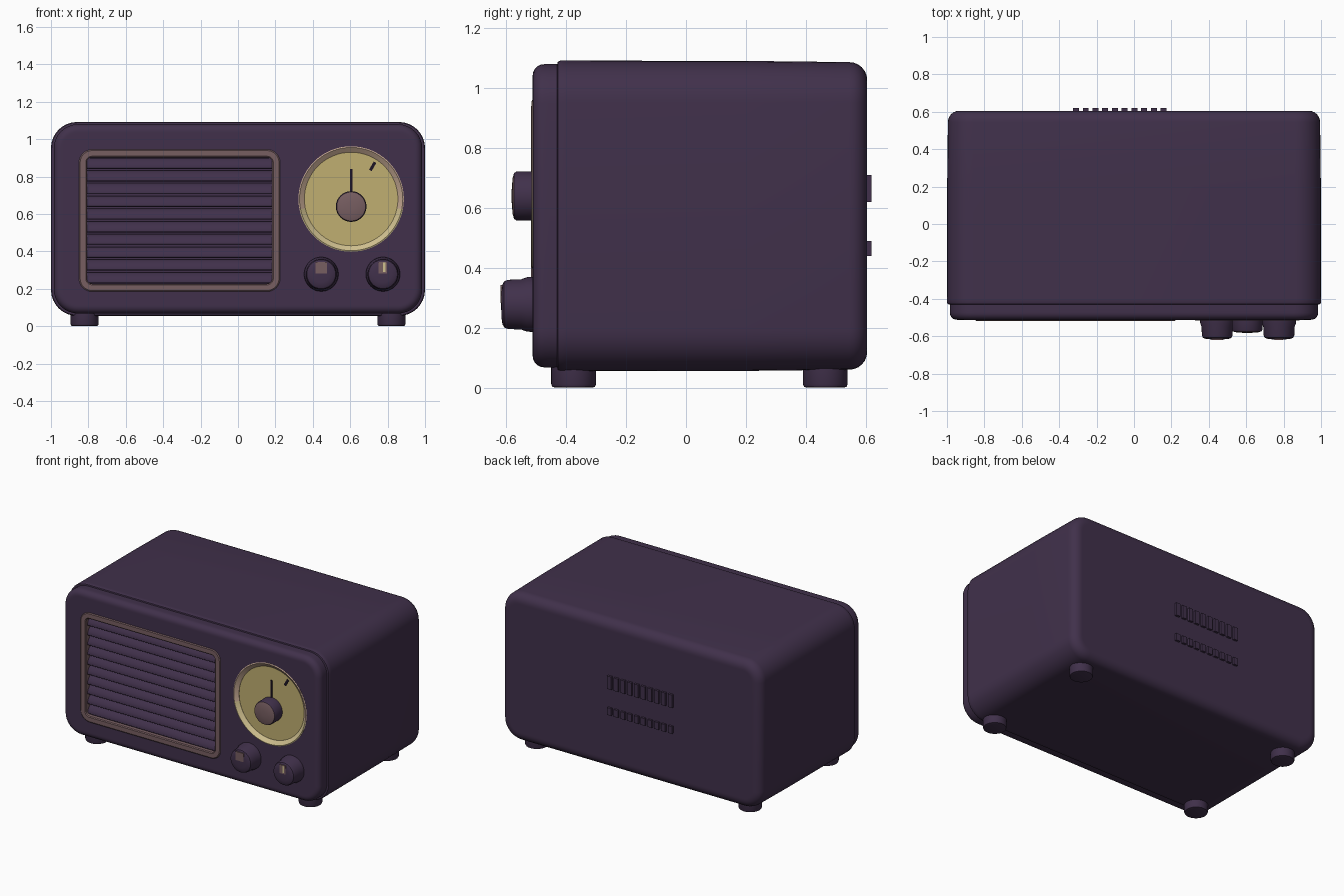
import bpy, bmesh, math
from mathutils import Matrix, Vector

if "Cube" in bpy.data.objects:
    bpy.data.objects.remove(bpy.data.objects["Cube"])


def material(name, rgb):
    m = bpy.data.materials.new(name)
    m.diffuse_color = (*rgb, 1)
    m.use_nodes = True
    m.node_tree.nodes["Principled BSDF"].inputs["Base Color"].default_value = m.diffuse_color
    return m


PURPLE = material("plum_plastic", (0.052, 0.030, 0.070))
BROWN = material("dusty_brown", (0.185, 0.112, 0.120))
TAN = material("pale_tan", (0.58, 0.41, 0.30))
KHAKI = material("dial_khaki", (0.53, 0.43, 0.165))
CREAM = material("dial_cream", (0.62, 0.52, 0.27))
DARK = material("dark_needle", (0.012, 0.007, 0.018))


def finish(name, bm, *mats):
    bmesh.ops.recalc_face_normals(bm, faces=bm.faces)
    mesh = bpy.data.meshes.new(name)
    bm.to_mesh(mesh)
    bm.free()
    ob = bpy.data.objects.new(name, mesh)
    bpy.context.collection.objects.link(ob)
    for m in mats:
        mesh.materials.append(m)
    return ob


def loft(name, rings, *mats, cyclic=False):
    """Skin a list of point rings; ends are capped unless cyclic."""
    bm = bmesh.new()
    vs = [[bm.verts.new(p) for p in ring] for ring in rings]
    n = len(vs[0])
    pairs = list(zip(vs, vs[1:])) + ([(vs[-1], vs[0])] if cyclic else [])
    for a, b in pairs:
        for i in range(n):
            j = (i + 1) % n
            bm.faces.new((a[i], a[j], b[j], b[i]))
    if not cyclic:
        bm.faces.new(vs[0])
        bm.faces.new(vs[-1])
    return finish(name, bm, *mats)


def rounded_rect(y, x0, x1, z0, z1, r, inset=0, n=8):
    """Rounded rectangle in the xz plane."""
    x0, x1, z0, z1, r = x0 + inset, x1 - inset, z0 + inset, z1 - inset, max(r - inset, 0.008)
    pts = []
    for k, (cx, cz) in enumerate(((x1 - r, z1 - r), (x0 + r, z1 - r), (x0 + r, z0 + r), (x1 - r, z0 + r))):
        for i in range(n + 1):
            a = math.pi / 2 * (k + i / n)
            pts.append((cx + r * math.cos(a), y, cz + r * math.sin(a)))
    return pts


def lathe(name, centre, profile, *mats, axis="y", sides=48, cyclic=False):
    """Turn (position, radius) pairs around an axis."""
    rings = []
    for t, r in profile:
        ring = []
        for i in range(sides):
            a = math.tau * i / sides
            u, v = r * math.cos(a), r * math.sin(a)
            ring.append((centre[0] + u, t, centre[1] + v) if axis == "y" else (centre[0] + u, centre[1] + v, t))
        rings.append(ring)
    return loft(name, rings, *mats, cyclic=cyclic)


def plate(name, x, z, w, h, y0, y1, mat, tilt=0):
    bm = bmesh.new()
    mx = (Matrix.Translation((x, (y0 + y1) / 2, z)) @ Matrix.Rotation(tilt, 4, "Y")
          @ Matrix.Diagonal((w, abs(y1 - y0), h, 1)))
    bmesh.ops.create_cube(bm, size=1, matrix=mx)
    return finish(name, bm, mat)


def arc(y_flat, y_end, r, steps=6):
    """Rounded edge as (y, inset) pairs from the side wall to the end face."""
    s = 1 if y_end > y_flat else -1
    return [(y_end - s * r * (1 - math.sin(a)), r * (1 - math.cos(a)))
            for a in (math.pi / 2 * i / steps for i in range(steps + 1))]


# cabinet shell: soft back edge, slight taper toward the back
BODY = (-1.0, 1.0, 0.055, 1.092, 0.14)
prof = [(-0.43, 0.012), (-0.428, 0.004), (-0.42, 0.0), (-0.40, 0.0), (0.2, 0.001)]
prof += [(y, i + 0.005) for y, i in arc(0.5, 0.605, 0.06)] + [(0.605, 0.075)]
loft("cabinet", [rounded_rect(y, *BODY, inset=i) for y, i in prof], PURPLE)

# front panel with grille and dial recesses cut out
PANEL = (-0.985, 0.985, 0.068, 1.08, 0.13)
prof = [(-0.425, 0), (-0.455, 0)] + arc(-0.46, -0.512, 0.038) + [(-0.512, 0.046)]
panel = loft("front_panel", [rounded_rect(y, *PANEL, inset=i) for y, i in prof], PURPLE)
GRILLE = (-0.85, 0.225, 0.185, 0.945, 0.07)
DIAL = (0.605, 0.68)
cutters = [loft("grille_cutter", [rounded_rect(y, *GRILLE, inset=0.03) for y in (-0.6, -0.44)], PURPLE),
           lathe("dial_cutter", DIAL, [(-0.6, 0.272), (-0.49, 0.272)], PURPLE)]
for c in cutters:
    c.hide_render = True
    mod = panel.modifiers.new("recess", "BOOLEAN")
    mod.operation, mod.solver, mod.object = "DIFFERENCE", "EXACT", c
    bpy.context.view_layer.objects.active = panel
    bpy.ops.object.modifier_apply(modifier=mod.name)
    bpy.data.objects.remove(c)

# grille frame
prof = [(-0.50, 0), (-0.513, 0), (-0.518, 0.006), (-0.518, 0.036), (-0.513, 0.042), (-0.45, 0.042), (-0.45, 0.02)]
loft("grille_frame", [rounded_rect(y, *GRILLE, inset=i) for y, i in prof], BROWN, cyclic=True)

# grille slats: flattened rods tilted down toward the front
bm = bmesh.new()
COUNT = 10
for k in range(COUNT):
    z = 0.225 + (k + 0.5) * 0.68 / COUNT
    mx = (Matrix.Translation((-0.3125, -0.472, z)) @ Matrix.Rotation(math.radians(50), 4, "X")
          @ Matrix.Diagonal((1, 0.036, 0.016, 1)) @ Matrix.Rotation(math.pi / 2, 4, "Y"))
    bmesh.ops.create_cone(bm, cap_ends=True, segments=16, radius1=1, radius2=1, depth=1.01, matrix=mx)
finish("grille_slats", bm, PURPLE)

# dial face, sloped rim (tan above, cream below), needle and mark
lathe("dial_face", DIAL, [(-0.485, 0.268), (-0.494, 0.268)], KHAKI, sides=64)
rim = lathe("dial_rim", DIAL, [(-0.488, 0.28), (-0.513, 0.282), (-0.516, 0.276), (-0.495, 0.25), (-0.488, 0.25)],
            TAN, CREAM, sides=64, cyclic=True)
for p in rim.data.polygons:
    p.material_index = 0 if p.center.z > DIAL[1] - 0.06 else 1
plate("dial_needle", 0.605, 0.77, 0.012, 0.14, -0.493, -0.499, DARK)
plate("dial_mark", 0.72, 0.855, 0.016, 0.05, -0.493, -0.499, DARK, tilt=math.radians(30))

# tuning knob in the dial: plum sides, brown front
knob = lathe("tuning_knob", (0.605, 0.64),
             [(-0.488, 0.082), (-0.565, 0.082), (-0.574, 0.077), (-0.579, 0.06), (-0.582, 0.02)], PURPLE, BROWN)
for p in knob.data.polygons:
    p.material_index = 1 if p.normal.y < -0.6 else 0

# lower knobs with pointer plates
KNOB = [(-0.505, 0.092), (-0.53, 0.091), (-0.55, 0.084), (-0.595, 0.082), (-0.607, 0.077), (-0.613, 0.066),
        (-0.616, 0.045), (-0.617, 0.015)]
for side, x, w in (("left", 0.445, 0.06), ("right", 0.775, 0.045)):
    lathe(side + "_knob", (x, 0.278), KNOB, PURPLE)
    plate(side + "_knob_pointer", x, 0.313, w, 0.06, -0.611, -0.619, BROWN)
plate("right_knob_line", 0.782, 0.316, 0.012, 0.05, -0.612, -0.62, CREAM)

# feet
for x in (-0.82, 0.82):
    for label, y in (("front", -0.375), ("back", 0.465)):
        lathe(f"{label}_foot_{'left' if x < 0 else 'right'}", (x, y),
              [(0.09, 0.075), (0.012, 0.075), (0.003, 0.071), (0, 0.062)], PURPLE, axis="z", sides=32)

# low raised ribs on the back
for row, z, h in (("upper", 0.665, 0.09), ("lower", 0.465, 0.05)):
    bm = bmesh.new()
    for k in range(10):
        mx = Matrix.Translation((-0.31 + k * 0.052, 0.608, z)) @ Matrix.Diagonal((0.032, 0.024, h, 1))
        bmesh.ops.create_cube(bm, size=1, matrix=mx)
    finish(row + "_back_ribs", bm, PURPLE)

# smooth shading with crisp edges
bpy.ops.object.select_all(action="SELECT")
bpy.ops.object.shade_smooth_by_angle(angle=math.radians(32))
